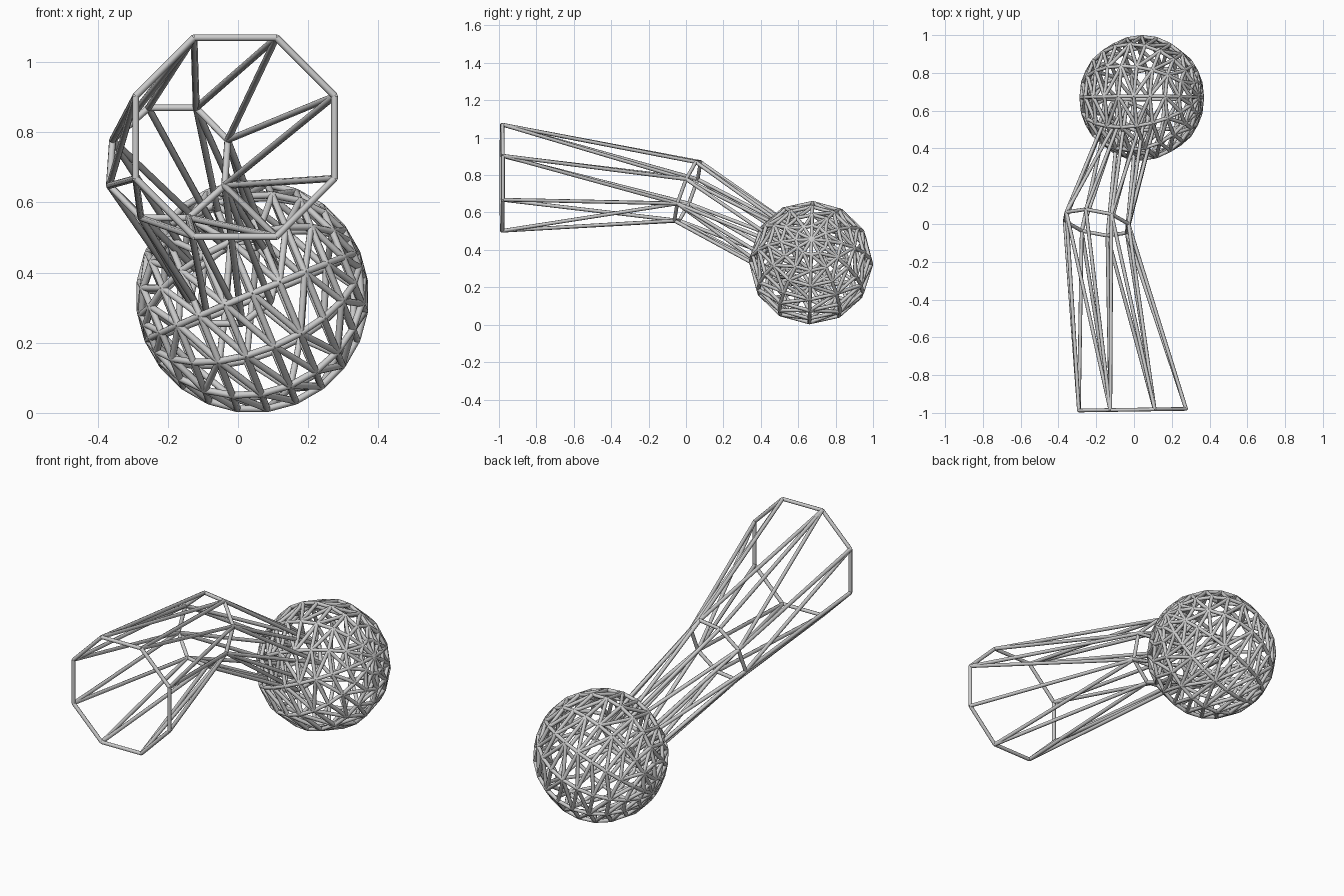
import bpy
import bmesh
import math
from mathutils import Matrix, Vector

STRUT = 0.0098
SIDES = 8

cube = bpy.data.objects.get("Cube")
if cube:
    bpy.data.objects.remove(cube, do_unlink=True)


def build_struts(name, pairs):
    """Make one mesh object with a round bar along each pair of points."""
    bm = bmesh.new()
    for a, b in pairs:
        axis = b - a
        turn = axis.to_track_quat('Z', 'Y').to_matrix().to_4x4()
        bmesh.ops.create_cone(
            bm, cap_ends=True, segments=SIDES, radius1=STRUT, radius2=STRUT,
            depth=axis.length, matrix=Matrix.Translation((a + b) / 2) @ turn)
    mesh = bpy.data.meshes.new(name)
    bm.to_mesh(mesh)
    bm.free()
    obj = bpy.data.objects.new(name, mesh)
    bpy.context.collection.objects.link(obj)
    bpy.ops.object.select_all(action='DESELECT')
    obj.select_set(True)
    bpy.context.view_layer.objects.active = obj
    bpy.ops.object.shade_smooth_by_angle(angle=math.radians(50))


def octagon(centre, radius, normal):
    """Eight points, clockwise from upper left as seen from the front."""
    n = Vector(normal).normalized()
    side = n.cross(Vector((0, 0, 1))).normalized()
    up = side.cross(n)
    angles = [math.radians(112.5 - 45 * i) for i in range(8)]
    return [Vector(centre) + radius * (side * math.cos(t) + up * math.sin(t))
            for t in angles]


def loop(ring):
    return [(ring[i], ring[(i + 1) % 8]) for i in range(8)]


def bridge(ring_a, ring_b):
    """Straight struts plus one diagonal per panel, flipped past the right side."""
    pairs = list(zip(ring_a, ring_b))
    for i in range(8):
        j = (i + 1) % 8
        pairs.append((ring_a[i], ring_b[j]) if i < 3 else (ring_a[j], ring_b[i]))
    return pairs


# Triangulated lattice ball with a tilted pole axis
ball_centre = Vector((0.041, 0.668, 0.332))
tilt = (Matrix.Translation(ball_centre)
        @ Matrix.Rotation(math.radians(-1.5), 4, 'X')
        @ Matrix.Rotation(math.radians(67.5), 4, 'Y'))
bm = bmesh.new()
bmesh.ops.create_uvsphere(bm, u_segments=12, v_segments=12, radius=0.323, matrix=tilt)
bmesh.ops.triangulate(bm, faces=bm.faces[:], quad_method='BEAUTY')
ball_edges = [tuple(v.co.copy() for v in e.verts) for e in bm.edges]
bm.free()
build_struts("lattice_ball", ball_edges)

# Bent octagonal tube: wide mouth, elbow, and root inside the ball
mouth = octagon((-0.008, -0.983, 0.786), 0.307, (-0.015, 1, 0))
elbow = octagon((-0.198, 0.008, 0.713), 0.181, (0.17, 0.9, -0.34))
root = octagon((-0.012, 0.57, 0.363), 0.135, (0.33, 0.8, -0.5))

build_struts("mouth_ring", loop(mouth))
build_struts("elbow_ring", loop(elbow))
build_struts("root_ring", loop(root))
build_struts("mouth_struts", bridge(mouth, elbow))
build_struts("elbow_struts", bridge(root, elbow))
